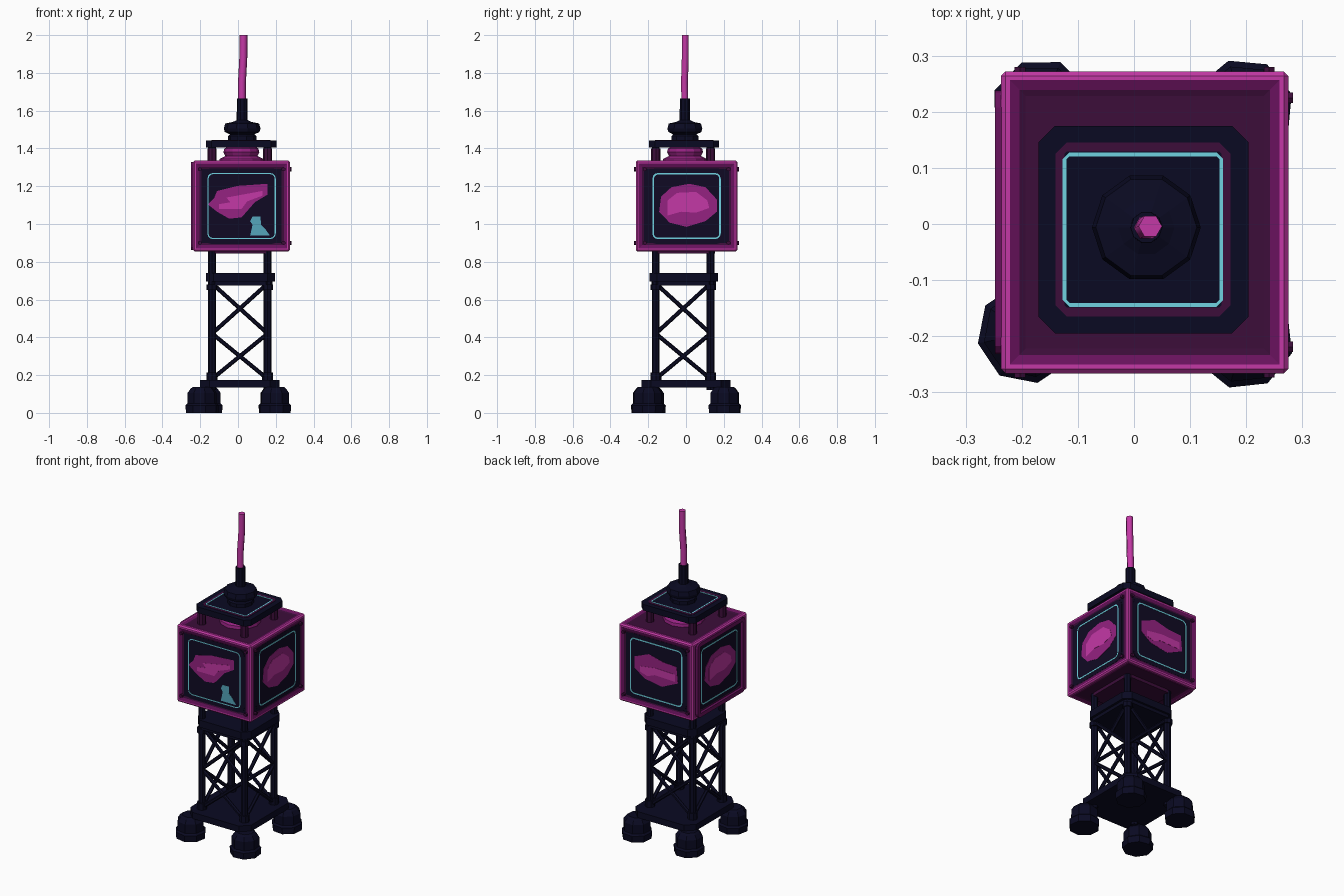
import bpy, bmesh
from math import pi, cos, sin
from mathutils import Matrix, Vector

if "Cube" in bpy.data.objects:
    bpy.data.objects.remove(bpy.data.objects["Cube"])


def material(name, r, g, b):
    m = bpy.data.materials.new(name)
    m.use_nodes = True
    col = (r, g, b, 1)
    m.diffuse_color = col
    m.node_tree.nodes["Principled BSDF"].inputs["Base Color"].default_value = col
    return m


NAVY = material("midnight navy", .003, .003, .016)
PANEL = material("panel black", .005, .003, .017)
PLUM = material("dark plum", .045, .004, .042)
PURPLE = material("purple", .14, .006, .11)
MAGENTA = material("magenta", .3, .016, .22)
BRIGHT = material("bright magenta", .55, .04, .38)
CYAN = material("cyan", .16, .65, .75)
TEAL = material("teal", .09, .38, .5)


def finish(name, bm, mats, matrix=None):
    bmesh.ops.recalc_face_normals(bm, faces=bm.faces)
    me = bpy.data.meshes.new(name)
    bm.to_mesh(me)
    bm.free()
    for m in mats:
        me.materials.append(m)
    ob = bpy.data.objects.new(name, me)
    bpy.context.collection.objects.link(ob)
    if matrix:
        ob.matrix_world = matrix
    return ob


def cut_rect(w, h, c, steps=1):
    """Rectangle outline with chamfered or rounded corners."""
    pts = []
    for i, (sx, sy) in enumerate([(1, 1), (-1, 1), (-1, -1), (1, -1)]):
        for k in range(steps + 1):
            a = (i + k / steps) * pi / 2
            pts.append((sx * (w / 2 - c) + c * cos(a), sy * (h / 2 - c) + c * sin(a)))
    return pts


def plate(name, pts, z0, z1, mat, matrix=None):
    bm = bmesh.new()
    lo = [bm.verts.new((x, y, z0)) for x, y in pts]
    hi = [bm.verts.new((x, y, z1)) for x, y in pts]
    bm.faces.new(lo)
    bm.faces.new(hi)
    for i in range(len(pts)):
        j = (i + 1) % len(pts)
        bm.faces.new((lo[i], lo[j], hi[j], hi[i]))
    return finish(name, bm, [mat], matrix)


def ring(name, w, h, c, width, z0, z1, mat, matrix, steps=3):
    """Thin outline following a rounded rectangle."""
    bm = bmesh.new()
    loops = []
    for inset, z in ((0, z0), (0, z1), (width, z1), (width, z0)):
        pts = cut_rect(w - 2 * inset, h - 2 * inset, c - inset, steps)
        loops.append([bm.verts.new((x, y, z)) for x, y in pts])
    n = len(loops[0])
    for a in range(4):
        la, lb = loops[a], loops[(a + 1) % 4]
        for i in range(n):
            j = (i + 1) % n
            bm.faces.new((la[i], la[j], lb[j], lb[i]))
    return finish(name, bm, [mat], matrix)


def lathe(name, profile, sides, mat, x, y, turn=0):
    bm = bmesh.new()
    loops = [[bm.verts.new((r * cos(turn + 2 * pi * i / sides), r * sin(turn + 2 * pi * i / sides), z))
              for i in range(sides)] for r, z in profile]
    bm.faces.new(loops[0])
    bm.faces.new(loops[-1])
    for a, b in zip(loops, loops[1:]):
        for i in range(sides):
            j = (i + 1) % sides
            bm.faces.new((a[i], a[j], b[j], b[i]))
    return finish(name, bm, [mat], Matrix.Translation((x, y, 0)))


def beam(name, a, b, r, mat, sides=6):
    a, b = Vector(a), Vector(b)
    bm = bmesh.new()
    bmesh.ops.create_cone(bm, cap_ends=True, segments=sides, radius1=r, radius2=r, depth=(b - a).length)
    rot = (b - a).to_track_quat('Z', 'Y').to_matrix().to_4x4()
    return finish(name, bm, [mat], Matrix.Translation((a + b) / 2) @ rot)


def at(x, y, z=0):
    return Matrix.Translation((x, y, z))


# Chunky feet
for name, x, y, turn in (("front_right", -.19, -.195, .2), ("front_left", .195, -.205, .5),
                         ("back_right", -.165, .205, .4), ("back_left", .195, .205, .3)):
    lathe("foot_" + name, [(.087, 0), (.09, .04), (.079, .05), (.079, .105), (.062, .128), (.05, .138)],
          8, NAVY, x, y, turn)

# Base plate, collar and the plate under the box
plate("base_plate", cut_rect(.42, .47, .05), .135, .174, NAVY, at(.01, 0))
plate("collar_lower", cut_rect(.34, .34, .035), .675, .7, NAVY, at(.012, -.012))
plate("collar_upper", cut_rect(.365, .365, .04), .695, .74, NAVY, at(.014, -.012))
plate("box_underplate", cut_rect(.33, .33, .03), .843, .87, PLUM, at(.012, -.012))

# Corner posts with shoes below the box and purple sleeves above it
LEGX, LEGY = (-.137, .157), (-.16, .13)
corners = [(LEGX[0], LEGY[0]), (LEGX[1], LEGY[0]), (LEGX[1], LEGY[1]), (LEGX[0], LEGY[1])]
for x, y in corners:
    beam("corner_post", (x, y, .12), (x, y, 1.42), .021, NAVY, 8)
    beam("roof_post_sleeve", (x, y, 1.32), (x, y, 1.4), .024, PLUM, 8)
    for z0, z1 in ((.17, .215), (.65, .68)):
        beam("post_shoe", (x, y, z0), (x, y, z1), .029, NAVY, 8)

# Two tiers of cross bracing on every side
for i, (x, y) in enumerate(corners):
    p, q = corners[(i + 1) % 4]
    for z0, z1 in ((.18, .42), (.42, .685)):
        beam("cross_brace", (x, y, z0), (p, q, z1), .011, NAVY)
        beam("cross_brace", (x, y, z1), (p, q, z0), .011, NAVY)

# Sign box: bright edges, purple borders, sunken fields
CX, CY, CZ = .019, .003, 1.095
HX, HY, HZ = .256, .269, .24
bm = bmesh.new()
bmesh.ops.create_cube(bm, size=2)
bmesh.ops.scale(bm, vec=(HX, HY, HZ), verts=bm.verts)
bmesh.ops.bevel(bm, geom=bm.edges[:], offset=.008, segments=1, affect='EDGES')
sides = [f for f in bm.faces if f.calc_area() > .1]
for step, (wide, deep) in enumerate(((.011, 0), (.024, -.005), (.016, -.003))):
    made = bmesh.ops.inset_individual(bm, faces=sides, thickness=wide, depth=deep)["faces"]
    for f in made:
        f.material_index = step
for f in sides:
    f.material_index = 3 if abs(f.normal.z) < .5 else 2
finish("sign_box", bm, [BRIGHT, PURPLE, PLUM, PANEL], at(CX, CY, CZ))

# Painted shapes for the four screens
front_blob = [(-.13, .08), (-.02, .107), (.137, .118), (.137, .06), (.07, .02), (0, -.06),
              (-.065, -.067), (-.13, -.03), (-.178, .008), (-.145, .043)]
front_glow = [(-.08, .045), (.11, .08), (.11, .055), (.03, .025), (.0, -.015), (-.12, -.015), (-.12, .01), (-.06, .02)]
side_blob = [(-.135, .05), (-.08, .1), (.015, .118), (.1, .1), (.16, .035), (.16, -.03),
             (.1, -.08), (0, -.11), (-.09, -.088), (-.145, -.03)]
side_glow = [(-.1, .03), (-.05, .07), (.05, .075), (.11, .03), (.12, -.01), (.05, -.035), (-.03, -.03), (-.1, -.05)]
back_blob = [(-.15, .06), (-.05, .1), (.05, .075), (.14, .07), (.15, -.03), (.04, -.08), (-.08, -.06), (-.15, -.01)]
back_glow = [(-.11, .01), (.0, .025), (.13, .02), (.13, -.025), (-.01, -.02), (-.06, -.04), (-.11, -.025)]
bottle = [(.045, -.157), (.058, -.1), (.045, -.08), (.058, -.055), (.1, -.055), (.103, -.1),
          (.125, -.12), (.15, -.157)]

screens = (("front", HY, front_blob, front_glow, .006), ("left", HX, side_blob, side_glow, .008),
           ("back", HY, back_blob, back_glow, .008), ("right", HX, side_blob, side_glow, .008))
for i, (side, dist, blob, glow, line) in enumerate(screens):
    m = at(CX, CY, CZ) @ Matrix.Rotation(i * pi / 2, 4, 'Z') @ Matrix.Rotation(pi / 2, 4, 'X') @ at(0, 0, dist - .008)
    plate(side + "_screen", cut_rect(.415, .4, .045, 3), -.002, .002, PANEL, m)
    ring(side + "_light_line", .362, .35, .03, line, .001, .0035, CYAN, m)
    plate(side + "_patch", blob, .001, .003, MAGENTA, m)
    plate(side + "_patch_glow", glow, .001, .004, BRIGHT, m)
    for u in (-.222, .222):
        for v in (-.195, .195):
            bolt = beam("bolt", (0, 0, .002), (0, 0, .016), .011, PLUM)
            bolt.matrix_world = m @ at(u, v) @ bolt.matrix_world
    if side == "front":
        plate("bottle_picture", bottle, .001, .003, TEAL, m)
    if side == "right":
        ring("right_outer_frame", .47, .465, .03, .025, .002, .019, PURPLE, m)

# Drum between box and roof
lathe("roof_drum", [(.12, 1.32), (.115, 1.345), (.085, 1.36), (.095, 1.38), (.09, 1.4), (.06, 1.415)],
      12, MAGENTA, .018, -.005)

# Roof plate with light line
plate("roof_plate", cut_rect(.375, .37, .03), 1.405, 1.443, NAVY, at(.017, -.01))
ring("roof_trim", .312, .31, .02, .016, 1.44, 1.445, PLUM, at(.016, -.01), 1)
ring("roof_light_line", .286, .275, .012, .007, 1.44, 1.4455, CYAN, at(.016, -.01), 1)

# Finial and mast
lathe("finial", [(.075, 1.44), (.075, 1.465), (.065, 1.475), (.092, 1.487), (.097, 1.505), (.09, 1.532),
                 (.05, 1.54), (.029, 1.55), (.028, 1.665)], 10, NAVY, .022, -.006)

# Bent antenna
cu = bpy.data.curves.new("antenna_path", 'CURVE')
cu.dimensions = '3D'
cu.bevel_depth = .021
cu.bevel_resolution = 1
cu.use_fill_caps = True
path = [(.021, -.006, 1.65), (.021, -.008, 1.75), (.028, -.004, 1.88), (.029, -.004, 2)]
sp = cu.splines.new('POLY')
sp.points.add(len(path) - 1)
for p, co in zip(sp.points, path):
    p.co = (*co, 1)
tmp = bpy.data.objects.new("antenna_path", cu)
bpy.context.collection.objects.link(tmp)
mesh = bpy.data.meshes.new_from_object(tmp.evaluated_get(bpy.context.evaluated_depsgraph_get()))
bpy.data.objects.remove(tmp)
mesh.materials.clear()
mesh.materials.append(BRIGHT)
bpy.context.collection.objects.link(bpy.data.objects.new("antenna", mesh))
